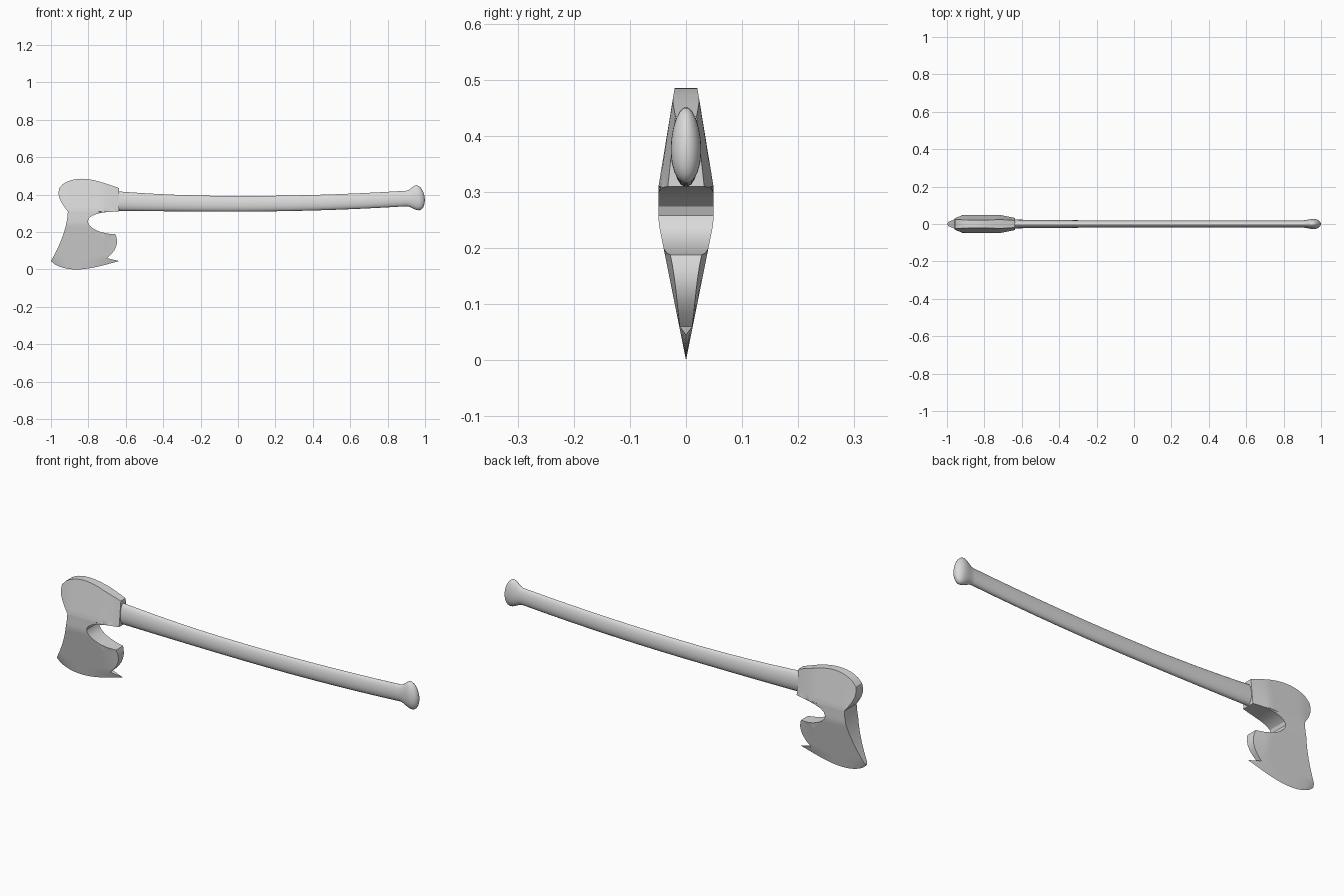
import bpy
import bmesh
from math import sin, cos, pi, radians
from mathutils import Vector
from mathutils.geometry import interpolate_bezier

default_cube = bpy.data.objects.get("Cube")
if default_cube:
    bpy.data.objects.remove(default_cube, do_unlink=True)

grey = bpy.data.materials.new("plain grey")
grey.use_nodes = True
grey.diffuse_color = (0.7, 0.7, 0.7, 1)
shader = grey.node_tree.nodes["Principled BSDF"]
shader.inputs["Base Color"].default_value = grey.diffuse_color


def loft(name, rings, smooth_angle):
    """Bridge equal rings of points, cap both ends and shade the result."""
    bm = bmesh.new()
    loops = [[bm.verts.new(point) for point in ring] for ring in rings]
    count = len(loops[0])
    for upper, lower in zip(loops, loops[1:]):
        for i in range(count):
            j = (i + 1) % count
            bm.faces.new((upper[i], upper[j], lower[j], lower[i]))
    # Each cap is a strip between opposite sides of the ring
    for ring in (loops[0], loops[-1]):
        for i in range(count // 2 - 1):
            bm.faces.new((ring[i], ring[i + 1], ring[-2 - i], ring[-1 - i]))
    bmesh.ops.remove_doubles(bm, verts=bm.verts, dist=0.0003)
    bmesh.ops.recalc_face_normals(bm, faces=bm.faces)
    mesh = bpy.data.meshes.new(name)
    bm.to_mesh(mesh)
    bm.free()
    mesh.materials.append(grey)
    part = bpy.data.objects.new(name, mesh)
    bpy.context.collection.objects.link(part)
    bpy.ops.object.select_all(action="DESELECT")
    part.select_set(True)
    bpy.context.view_layer.objects.active = part
    bpy.ops.object.shade_smooth_by_angle(angle=radians(smooth_angle))


# Axe head: horizontal rows from the rounded poll down to the cutting edge
CHEEK_Z = 0.31
SOCKET_X = -0.635
TOE_Z = 0.19
EDGE_Z = 0.045
COLUMNS = 16


def heel_x(z):
    """Back outline: round poll above the cheek, sweeping blade below it."""
    if z > CHEEK_Z:
        return -0.91 - 0.05 * sin(pi * (z - CHEEK_Z) / 0.2)
    return -0.91 - 0.093 * ((CHEEK_Z - z) / 0.27) ** 1.7


def row_bulge(z):
    """Arch the poll upward and the cutting edge downward."""
    if z > CHEEK_Z:
        return 0.05 * ((z - CHEEK_Z) / 0.125) ** 2
    return -EDGE_Z * (max(0, TOE_Z - z) / (TOE_Z - EDGE_Z)) ** 3


def half_thickness(x, z):
    """Widest at the cheek, thinner toward poll, edge, socket and toe."""
    half = min(0.049, 0.2 * z, 0.049 - 0.164 * (z - CHEEK_Z))
    half *= 1 - 4 * max(0, x + 0.72)
    if z > CHEEK_Z:
        half *= 1 - 3 * max(0, -0.91 - x)
    return half


def head_ring(right_x, row_z, sharp=False):
    left_x = heel_x(row_z)
    front = []
    for i in range(COLUMNS + 1):
        u = i / COLUMNS
        x = left_x + (right_x - left_x) * u
        z = row_z + row_bulge(row_z) * sin(pi * u ** 0.7)
        half = 0 if sharp else half_thickness(x, z)
        front.append(Vector((x, -half, z)))
    back = [Vector((p.x, -p.y, p.z)) for p in reversed(front)]
    return front + back


def arc(start, handle_a, handle_b, end, steps):
    points = [Vector(p) for p in (start, handle_a, handle_b, end)]
    return interpolate_bezier(*points, steps)


socket = [(SOCKET_X, CHEEK_Z + i / 40) for i in range(5, 0, -1)]
notch = arc((SOCKET_X, CHEEK_Z), (-0.9, CHEEK_Z), (-0.81, TOE_Z), (-0.655, TOE_Z - 0.002), 12)
toe = arc((-0.655, TOE_Z - 0.002), (-0.64, 0.15), (-0.64, 0.11), (-0.7, 0.06), 7)
outline = socket + [(p[0], p[1]) for p in notch + toe[1:]]
head = [head_ring(x, z) for x, z in outline]
head.append(head_ring(SOCKET_X, EDGE_Z, sharp=True))
loft("axe_head", head, 30)

# Handle: gently bowed oval shaft that ends in a leaning rounded knob
SIDES = 20
KNOB_X = 0.96


def handle_ring(x, height, width, lean):
    centre_z = 0.351 + 0.035 * x * x
    ring = []
    for i in range(SIDES):
        angle = 2 * pi * (i + 0.5) / SIDES
        up = cos(angle)
        y = width * sin(angle) * (1 - 0.12 * up)
        ring.append((x - lean * height * up, y, centre_z + height * up))
    return ring


handle = []
for i in range(14):
    x = -0.7 + 1.6 * i / 13
    swell = min(x, 0) ** 2
    handle.append(handle_ring(x, 0.042 + 0.025 * swell, 0.019 + 0.01 * swell, 0))

# Flare out to the knob
for i in range(1, 6):
    t = i / 6
    ease = t * t * (3 - 2 * t)
    handle.append(handle_ring(0.9 + 0.06 * t, 0.042 + 0.026 * ease, 0.019 + 0.008 * ease, 0.13 * t))

# Round off the end
for i in range(8):
    angle = pi / 2 * i / 7.2
    handle.append(handle_ring(KNOB_X + 0.038 * sin(angle), 0.068 * cos(angle), 0.027 * cos(angle), 0.13))

loft("handle", handle, 50)
